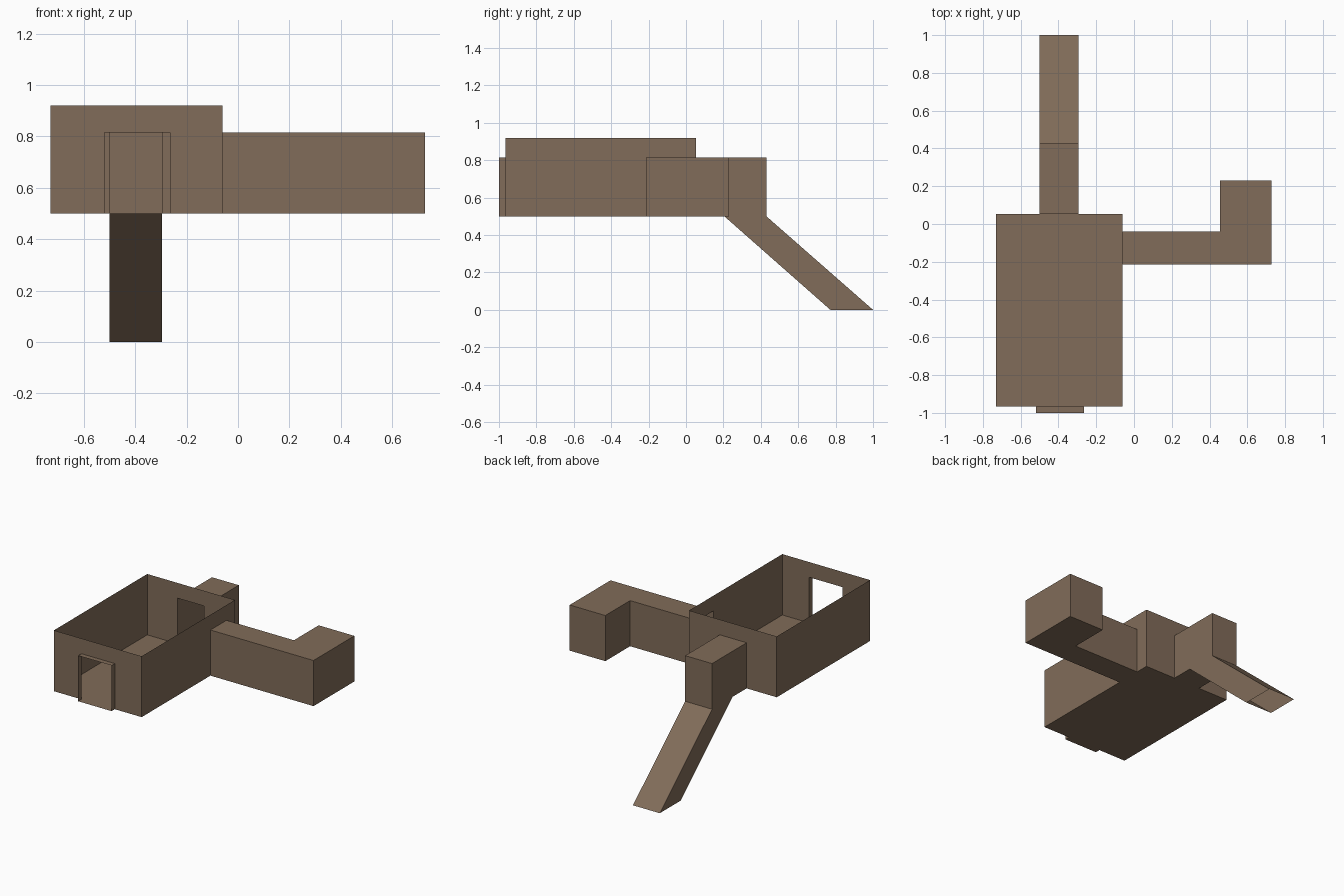
import bpy, bmesh
from mathutils import Vector

if "Cube" in bpy.data.objects:
    bpy.data.objects.remove(bpy.data.objects["Cube"])

stone = bpy.data.materials.new("brown_stone")
stone.diffuse_color = (0.22, 0.15, 0.10, 1)
stone.use_nodes = True
stone.node_tree.nodes["Principled BSDF"].inputs["Base Color"].default_value = stone.diffuse_color

Z0, ZD, ZT = 0.5, 0.815, 0.92           # floor, corridor ceiling, room wall top
X0, X1, Y0, Y1 = -0.73, -0.06, -0.965, 0.053


def make(name, faces):
    """Thin surface object from a list of polygons."""
    bm = bmesh.new()
    for pts in faces:
        bm.faces.new([bm.verts.new(p) for p in pts])
    bmesh.ops.remove_doubles(bm, verts=bm.verts, dist=1e-4)
    bmesh.ops.recalc_face_normals(bm, faces=bm.faces)
    me = bpy.data.meshes.new(name)
    bm.to_mesh(me)
    bm.free()
    me.materials.append(stone)
    ob = bpy.data.objects.new(name, me)
    bpy.context.collection.objects.link(ob)
    return ob


def prism(base, offset, open_edges=(), start=True, end=True):
    """Polygons of an extruded profile, with chosen sides left open."""
    a = [Vector(p) for p in base]
    b = [p + Vector(offset) for p in a]
    n = len(a)
    faces = [(a[i], a[(i + 1) % n], b[(i + 1) % n], b[i])
             for i in range(n) if i not in open_edges]
    return faces + [a] * start + [b] * end


def door_wall(p, q, d0, d1):
    """Wall from p to q with a doorway between distances d0 and d1."""
    p, q = Vector((*p, 0)), Vector((*q, 0))
    u = (q - p).normalized()
    outline = [(0, Z0), (d0, Z0), (d0, ZD), (d1, ZD), (d1, Z0),
               ((q - p).length, Z0), ((q - p).length, ZT), (0, ZT)]
    return [p + u * d + Vector((0, 0, z)) for d, z in outline]


# Open-topped room: floor, plain left wall, three walls with doorways
make("room", [
    [(X0, Y0, Z0), (X1, Y0, Z0), (X1, Y1, Z0), (X0, Y1, Z0)],
    [(X0, Y0, Z0), (X0, Y1, Z0), (X0, Y1, ZT), (X0, Y0, ZT)],
    door_wall((X0, Y0), (X1, Y0), -0.52 - X0, -0.265 - X0),
    door_wall((X0, Y1), (X1, Y1), -0.50 - X0, -0.295 - X0),
    door_wall((X1, Y0), (X1, Y1), -0.215 - Y0, -0.04 - Y0),
])

# Short frame around the front doorway
make("front_door_frame", prism(
    [(-0.52, Y0, Z0), (-0.265, Y0, Z0), (-0.265, Y0, ZD), (-0.52, Y0, ZD)],
    (0, -1 - Y0, 0), start=False, end=False))

# L-shaped side corridor, open towards the room
L = [(X1, -0.215), (0.727, -0.215), (0.727, 0.23), (0.455, 0.23), (0.455, -0.04), (X1, -0.04)]
make("side_corridor", prism([(x, y, Z0) for x, y in L], (0, 0, ZD - Z0), open_edges=(5,)))

# Back corridor running into the sloping tunnel, open at both ends
hall = [(Y1, Z0), (0.205, Z0), (0.43, Z0), (0.43, ZD), (Y1, ZD)]
ramp = [(0.205, Z0), (0.772, 0), (1, 0), (0.43, Z0)]
for name, profile, gaps in (("back_corridor", hall, (1, 4)), ("ramp_tunnel", ramp, (1, 3))):
    make(name, prism([(-0.50, y, z) for y, z in profile], (0.205, 0, 0), open_edges=gaps))
